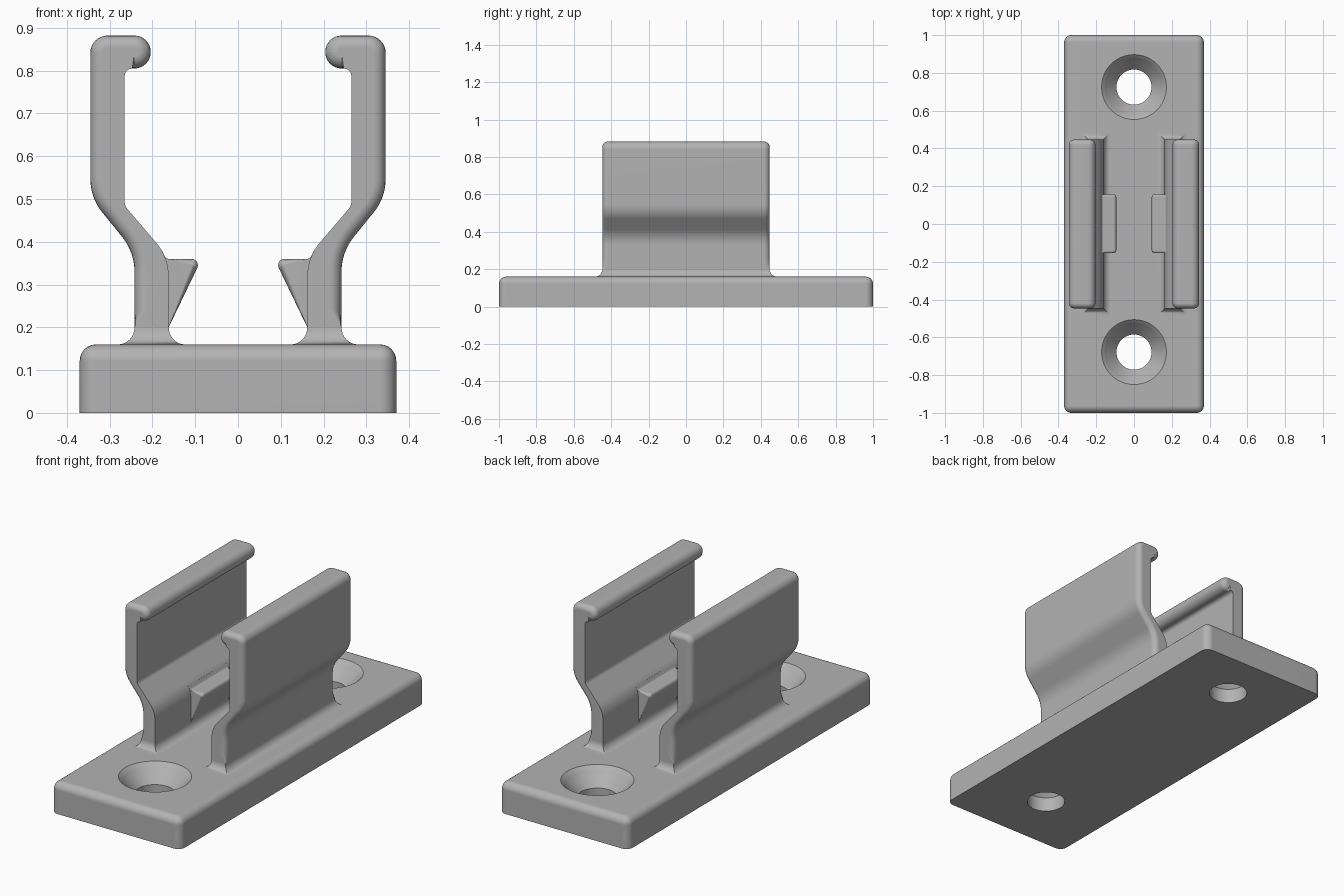
import bpy, bmesh
from math import sin, cos, pi, tan
from mathutils import Vector

if "Cube" in bpy.data.objects:
    bpy.data.objects.remove(bpy.data.objects["Cube"], do_unlink=True)

grey = bpy.data.materials.new("light grey plastic")
grey.use_nodes = True
colour = (0.45, 0.45, 0.45, 1)
grey.diffuse_color = colour
grey.node_tree.nodes["Principled BSDF"].inputs["Base Color"].default_value = colour


def make(name, bm):
    bmesh.ops.recalc_face_normals(bm, faces=bm.faces)
    mesh = bpy.data.meshes.new(name)
    bm.to_mesh(mesh)
    bm.free()
    mesh.materials.append(grey)
    ob = bpy.data.objects.new(name, mesh)
    bpy.context.collection.objects.link(ob)
    return ob


def activate(ob):
    bpy.ops.object.select_all(action='DESELECT')
    ob.select_set(True)
    bpy.context.view_layer.objects.active = ob


def smooth(ob):
    activate(ob)
    bpy.ops.object.shade_smooth_by_angle(angle=pi / 5)
    mod = ob.modifiers.new("weighted normals", 'WEIGHTED_NORMAL')
    mod.keep_sharp = True


def rounded(corners, steps=8):
    """Round each (x, z, radius, weight) corner; return points and weights."""
    out = []
    for i, (x, z, r, w) in enumerate(corners):
        p = Vector((x, z))
        a = Vector(corners[i - 1][:2]) - p
        b = Vector(corners[(i + 1) % len(corners)][:2]) - p
        if r == 0:
            out.append((p, w))
            continue
        a.normalize()
        b.normalize()
        half = a.angle(b) / 2
        centre = p + (a + b).normalized() * r / sin(half)
        start, end = p + a * r / tan(half) - centre, p + b * r / tan(half) - centre
        sweep = pi - 2 * half
        for k in range(steps + 1):
            t = k / steps
            out.append((centre + (start * sin((1 - t) * sweep) + end * sin(t * sweep)) / sin(sweep), w))
    return out


def extrude_rounded(name, corners, y0, y1, radius, side, steps=5):
    """Extrude a profile along y; weighted corners get rounded end edges."""
    pts = rounded(corners)
    area = sum(pts[i - 1][0].cross(pts[i][0]) for i in range(len(pts)))
    inward = []
    for i, (p, w) in enumerate(pts):
        d1 = (p - pts[i - 1][0]).normalized()
        d2 = (pts[(i + 1) % len(pts)][0] - p).normalized()
        n1, n2 = Vector((-d1.y, d1.x)), Vector((-d2.y, d2.x))
        n = (n1 + n2) / (1 + n1.dot(n2))
        inward.append(n * w * (1 if area > 0 else -1))
    angles = [k * pi / 2 / steps for k in range(steps + 1)]
    sections = [(y0 + radius * (1 - cos(a)), radius * (1 - sin(a))) for a in angles]
    sections += [(y1 - radius * (1 - cos(a)), radius * (1 - sin(a))) for a in reversed(angles)]
    bm = bmesh.new()
    rings = []
    for y, inset in sections:
        flat = [p + n * inset for (p, w), n in zip(pts, inward)]
        rings.append([bm.verts.new((side * q.x, y, q.y)) for q in flat])
    bridge(bm, rings)
    smooth(make(name, bm))


def bridge(bm, rings):
    for r, s in zip(rings, rings[1:]):
        for i in range(len(r)):
            bm.faces.new((r[i - 1], r[i], s[i], s[i - 1]))
    bm.faces.new(rings[0])
    bm.faces.new(rings[-1])


# Base plate with rounded top and upright edges
bm = bmesh.new()
bmesh.ops.create_cube(bm, size=1)
for v in bm.verts:
    v.co = (v.co.x * 0.74, v.co.y * 2, (v.co.z + 0.5) * 0.16)
edges = [e for e in bm.edges if max(v.co.z for v in e.verts) > 0.1]
bmesh.ops.bevel(bm, geom=edges, offset=0.038, segments=6, profile=0.5, affect='EDGES')
base = make("base_plate", bm)

# Countersunk screw holes
sink = [(0.093, -0.05), (0.093, 0.075), (0.142, 0.128)]
sink += [(0.142 + 0.03 * sin(a), 0.128 + 0.032 * a / (pi / 4) * (1 - 0.3 * a)) for a in (0.2, 0.4, 0.6)]
sink += [(0.172, 0.1602), (0.172, 0.2)]
for y in (0.725, -0.678):
    bm = bmesh.new()
    n = 48
    bridge(bm, [[bm.verts.new((r * cos(2 * pi * i / n), y + r * sin(2 * pi * i / n), z))
                 for i in range(n)] for r, z in sink])
    cutter = make("hole_cutter", bm)
    cutter.hide_render = True
    mod = base.modifiers.new("screw hole", 'BOOLEAN')
    mod.operation = 'DIFFERENCE'
    mod.solver = 'EXACT'
    mod.object = cutter
    activate(base)
    bpy.ops.object.modifier_apply(modifier=mod.name)
    bpy.data.objects.remove(cutter, do_unlink=True)
smooth(base)

# Clip arm profile: foot, outward bend, upright and hooked lip
arm = [(0.162, 0.14, 0, 0), (0.242, 0.14, 0, 0), (0.242, 0.2, 0, 0), (0.242, 0.24, 0, 1),
       (0.242, 0.376, 0.13, 1), (0.345, 0.503, 0.12, 1), (0.345, 0.882, 0.04, 1),
       (0.204, 0.882, 0.038, 1), (0.204, 0.805, 0.038, 1), (0.265, 0.805, 0.018, 0),
       (0.265, 0.484, 0.03, 0), (0.162, 0.364, 0.12, 0)]
# Snap catch profile
catch = [(0.2, 0.2, 0, 0), (0.2, 0.38, 0, 0), (0.178, 0.38, 0, 0), (0.168, 0.36, 0.01, 0),
         (0.085, 0.36, 0.015, 1), (0.162, 0.2, 0, 0)]

for label, side in (("left", 1), ("right", -1)):
    extrude_rounded(label + "_clip_arm", arm, -0.447, 0.447, 0.028, side)
    extrude_rounded(label + "_snap_catch", catch, -0.153, 0.157, 0.014, side)

    # Flared fillet around the arm foot
    bm = bmesh.new()
    rings = []
    for k in range(9):
        a = k / 8 * pi / 2
        grow, z = 0.038 * (1 - sin(a)), 0.2 - 0.04 * cos(a)
        rings.append([bm.verts.new((side * 0.202 + sx * (0.04 + grow), sy * (0.447 + grow), z))
                      for sx, sy in ((-1, -1), (1, -1), (1, 1), (-1, 1))])
    bridge(bm, rings)
    smooth(make(label + "_foot_fillet", bm))
